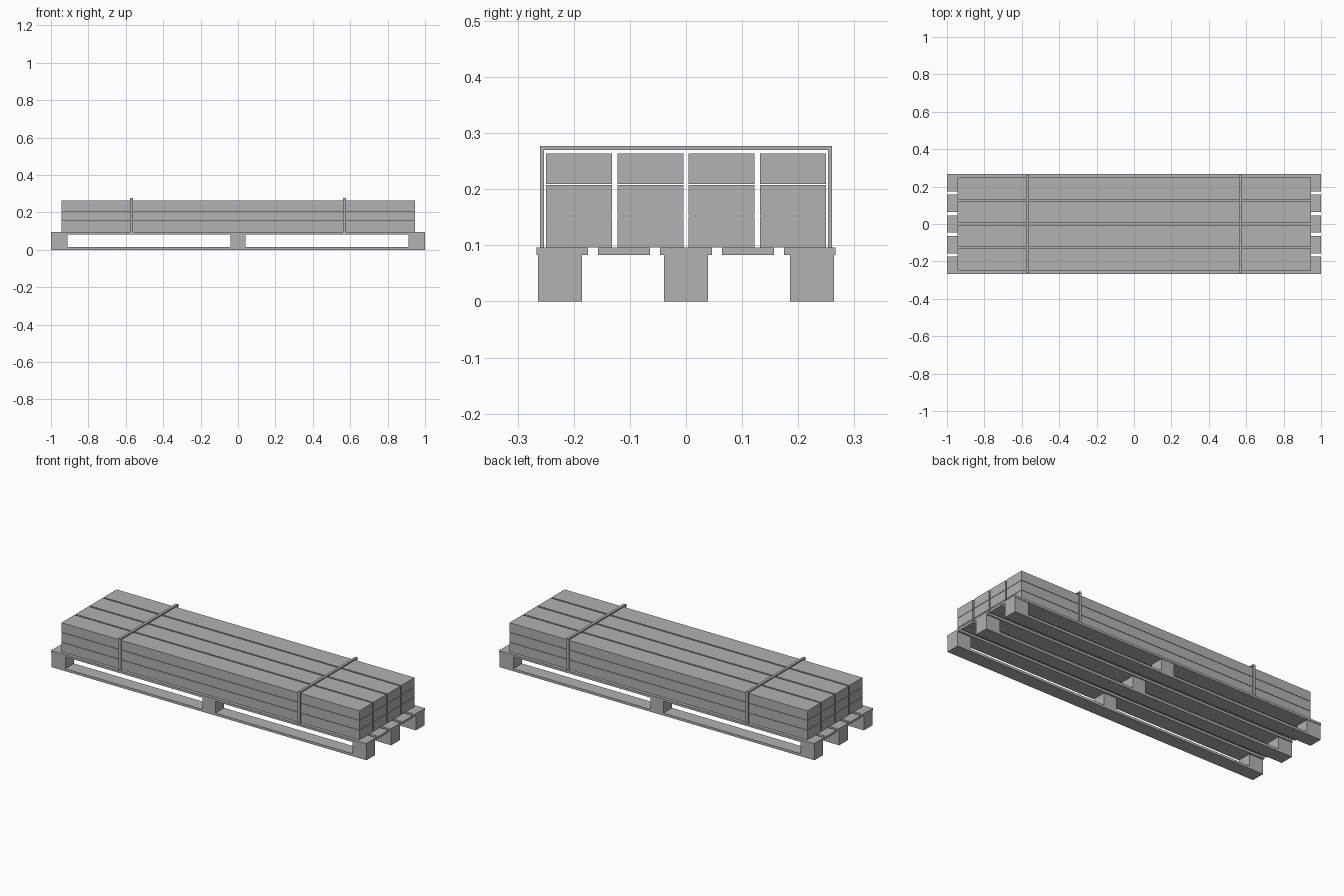
import bpy

if "Cube" in bpy.data.objects:
    bpy.data.objects.remove(bpy.data.objects["Cube"])

wood = bpy.data.materials.new("plain_grey")
wood.diffuse_color = (0.445, 0.445, 0.445, 1.0)
wood.use_nodes = True
wood.node_tree.nodes["Principled BSDF"].inputs["Base Color"].default_value = wood.diffuse_color


def box(name, x, y, z):
    """Box from (min, max) ranges along each axis."""
    bpy.ops.mesh.primitive_cube_add(size=1)
    ob = bpy.context.object
    ob.name = name
    ob.location = [(a + b) / 2 for a, b in (x, y, z)]
    ob.scale = [b - a for a, b in (x, y, z)]
    bpy.ops.object.transform_apply(location=True, rotation=False, scale=True)
    ob.data.materials.append(wood)
    return ob


def around(centre, width):
    return (centre - width / 2, centre + width / 2)


# Pallet: three bottom runners, each carrying three blocks
for y in (-0.2245, 0, 0.2245):
    box("pallet_runner", (-1, 1), around(y, 0.079), (0, 0.014))
    for x in (-0.9555, 0, 0.9555):
        width = 0.089 if x else 0.082
        box("pallet_block", around(x, width), around(y, 0.079), (0.014, 0.083))

# Pallet deck: five lengthwise boards
for i in range(-2, 3):
    box("pallet_deck_board", (-1, 1), around(i * 0.1103, 0.0925), (0.083, 0.096))

# Timber stack: three layers of four beams
for z in ((0.0965, 0.151), (0.153, 0.2075), (0.2095, 0.2635)):
    for i in range(4):
        box("timber_beam", (-0.945, 0.945), around((i - 1.5) * 0.127, 0.118), z)

# Straps: two uprights and a top band at each position
for x in (-0.569, 0.569):
    xr = around(x, 0.015)
    box("strap_top", xr, (-0.2605, 0.2605), (0.2695, 0.277))
    for s in (-1, 1):
        box("strap_side", xr, around(s * 0.257, 0.007), (0.096, 0.2695))
